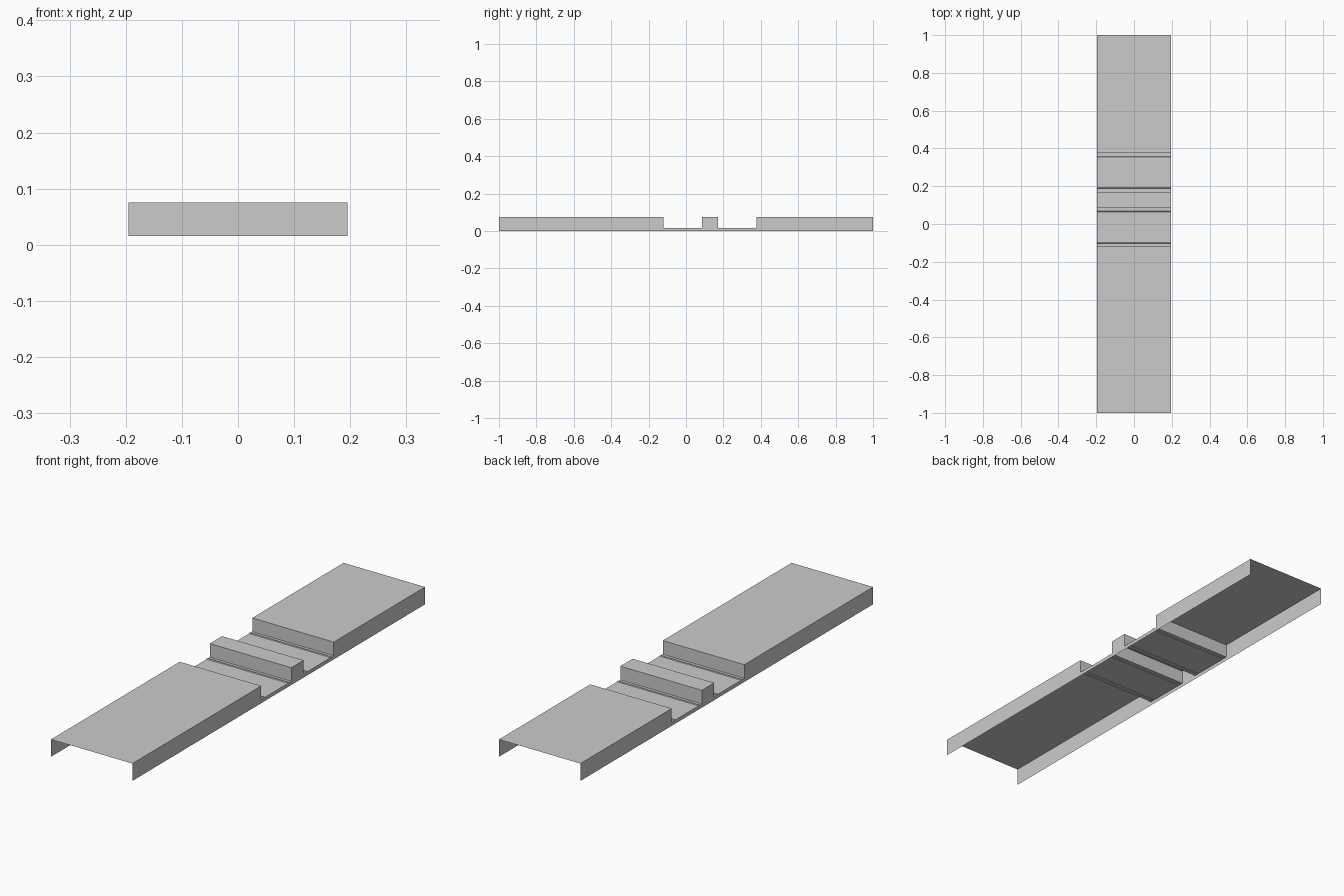
import bpy

if "Cube" in bpy.data.objects:
    bpy.data.objects.remove(bpy.data.objects["Cube"])

HALF_W = 0.195
TOP, FLOOR, RIB = 0.075, 0.016, 0.020
NOTCHES = [(-0.12, 0.086), (0.17, 0.376)]


def make_mesh(name, verts, faces):
    mesh = bpy.data.meshes.new(name)
    mesh.from_pydata(verts, [], faces)
    mesh.update()
    obj = bpy.data.objects.new(name, mesh)
    bpy.context.collection.objects.link(obj)
    return obj


# Long profile: raised deck with two notches, each with a small rib near its walls
profile = [(-1.0, TOP)]
for a, b in NOTCHES:
    profile += [(a, TOP), (a, FLOOR), (a + 0.018, FLOOR), (a + 0.020, RIB), (a + 0.022, FLOOR),
                (b - 0.022, FLOOR), (b - 0.020, RIB), (b - 0.018, FLOOR), (b, FLOOR), (b, TOP)]
profile.append((1.0, TOP))

# Deck: the profile swept across the width as a thin sheet
n = len(profile)
verts = [(x, y, z) for x in (-HALF_W, HALF_W) for y, z in profile]
make_mesh("deck", verts, [(i, i + n, i + n + 1, i + 1) for i in range(n - 1)])

# Side skirts: from the deck edge down to the ground, ends and underside left open
verts = [(HALF_W, y, z) for y, z in profile] + [(HALF_W, y, 0) for y, z in profile]
faces = [(i, i + n, i + n + 1, i + 1) for i in range(n - 1)
         if profile[i + 1][0] - profile[i][0] > 1e-6]
skirt = make_mesh("side_skirts", verts, faces)
mirror = skirt.modifiers.new("both_sides", 'MIRROR')
mirror.use_axis = (True, False, False)
mirror.use_mirror_merge = False
